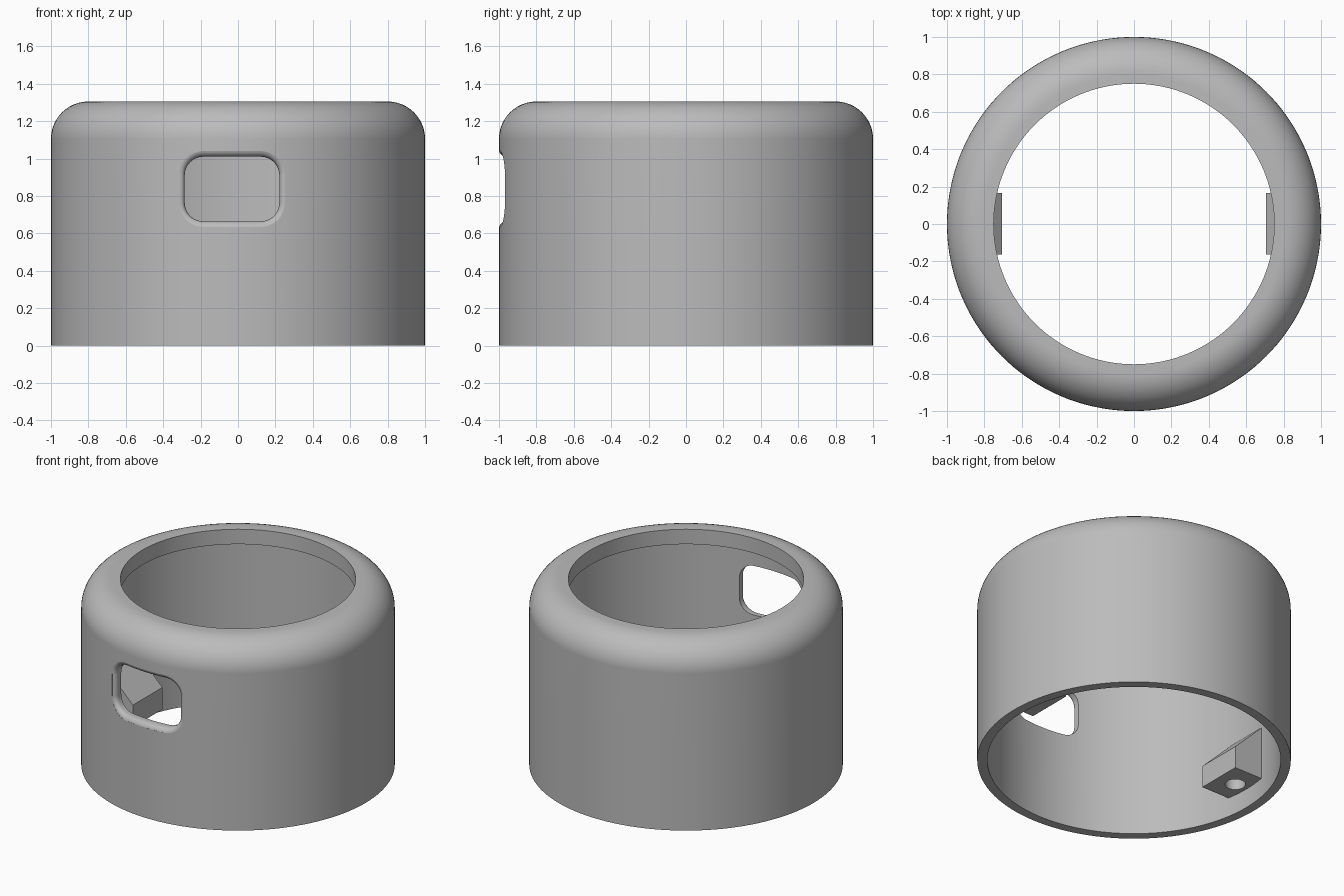
import bpy, bmesh, math

if "Cube" in bpy.data.objects:
    bpy.data.objects.remove(bpy.data.objects["Cube"])

SEG = 144


def make_object(name, bm, mat):
    bmesh.ops.recalc_face_normals(bm, faces=bm.faces)
    me = bpy.data.meshes.new(name)
    bm.to_mesh(me)
    bm.free()
    me.materials.append(mat)
    ob = bpy.data.objects.new(name, me)
    bpy.context.collection.objects.link(ob)
    return ob


def bridge(bm, loops, closed=False):
    """Skin consecutive vertex loops; cap the ends unless closed."""
    n = len(loops[0])
    pairs = list(zip(loops, loops[1:])) + ([(loops[-1], loops[0])] if closed else [])
    for a, b in pairs:
        for i in range(n):
            j = (i + 1) % n
            bm.faces.new((a[i], a[j], b[j], b[i]))
    if not closed:
        bm.faces.new(loops[0])
        bm.faces.new(loops[-1])


def cut(ob, cutter):
    mod = ob.modifiers.new("cut", 'BOOLEAN')
    mod.operation = 'DIFFERENCE'
    mod.solver = 'EXACT'
    mod.object = cutter
    bpy.context.view_layer.objects.active = ob
    bpy.ops.object.modifier_apply(modifier=mod.name)
    bpy.data.objects.remove(cutter)


def smooth(ob):
    bpy.ops.object.select_all(action='DESELECT')
    ob.select_set(True)
    bpy.context.view_layer.objects.active = ob
    bpy.ops.object.shade_smooth_by_angle(angle=math.radians(30))
    mod = ob.modifiers.new("normals", 'WEIGHTED_NORMAL')
    mod.keep_sharp = True


grey = bpy.data.materials.new("grey plastic")
grey.diffuse_color = (0.5, 0.5, 0.5, 1)
grey.use_nodes = True
grey.node_tree.nodes["Principled BSDF"].inputs["Base Color"].default_value = grey.diffuse_color

# Round housing: turned profile with rounded shoulder and inward lip
profile = [(0.936, 0), (1, 0), (1, 0.55)]
for k in range(13):
    a = math.radians(90 * k / 12)
    profile.append((0.8 + 0.2 * math.cos(a), 1.105 + 0.2 * math.sin(a)))
profile += [(0.75, 1.305), (0.75, 1.2), (0.936, 1.2)]
bm = bmesh.new()
rings = []
for r, z in profile:
    rings.append([bm.verts.new((r * math.cos(2 * math.pi * i / SEG),
                                r * math.sin(2 * math.pi * i / SEG), z)) for i in range(SEG)])
bridge(bm, rings, closed=True)
housing = make_object("housing", bm, grey)


# Port opening: rounded rectangle with a rounded-over outer edge
def port_outline(offset):
    cx, cz, hw, hh, r = -0.032, 0.837, 0.253, 0.173, 0.1
    pts = []
    for q, (sx, sz) in enumerate(((1, 1), (-1, 1), (-1, -1), (1, -1))):
        for k in range(9):
            a = math.radians(90 * q + 90 * k / 8)
            pts.append((cx + sx * (hw - r) + (r + offset) * math.cos(a),
                        cz + sz * (hh - r) + (r + offset) * math.sin(a)))
        # extra points so the long sides follow the curved wall
        if q in (0, 2):
            for t in range(1, 8):
                pts.append((cx + sx * (hw - r) * (1 - t / 4), cz + sz * (hh + offset)))
    return pts


ROUND = 0.038
steps = [(ROUND * (1 - math.sin(t)), ROUND * (1 - math.cos(t)))
         for t in (math.radians(12 + 78 * k / 6) for k in range(7))]
bm = bmesh.new()
loops = [[bm.verts.new((x, -1.2, z)) for x, z in port_outline(steps[0][0])]]
for off, depth in steps:
    loops.append([bm.verts.new((x, -math.sqrt(1 - x * x) + depth, z))
                  for x, z in port_outline(off)])
loops.append([bm.verts.new((x, -0.7, z)) for x, z in port_outline(0)])
bridge(bm, loops)
cut(housing, make_object("port_cutter", bm, grey))
smooth(housing)

# Two screw blocks inside the wall: sloped top, blind screw hole from below
for side, label in ((-1, "left"), (1, "right")):
    section = [(0.705, 0.135), (0.95, 0.135), (0.95, 0.535), (0.705, 0.29)]
    bm = bmesh.new()
    bridge(bm, [[bm.verts.new((side * x, y, z)) for x, z in section] for y in (-0.162, 0.165)])
    block = make_object(label + "_screw_block", bm, grey)
    bm = bmesh.new()
    bridge(bm, [[bm.verts.new((side * 0.843 + 0.065 * math.cos(2 * math.pi * i / 32),
                               0.065 * math.sin(2 * math.pi * i / 32), z)) for i in range(32)]
                for z in (0.0, 0.31)])
    cut(block, make_object("screw_hole_cutter", bm, grey))
    smooth(block)
